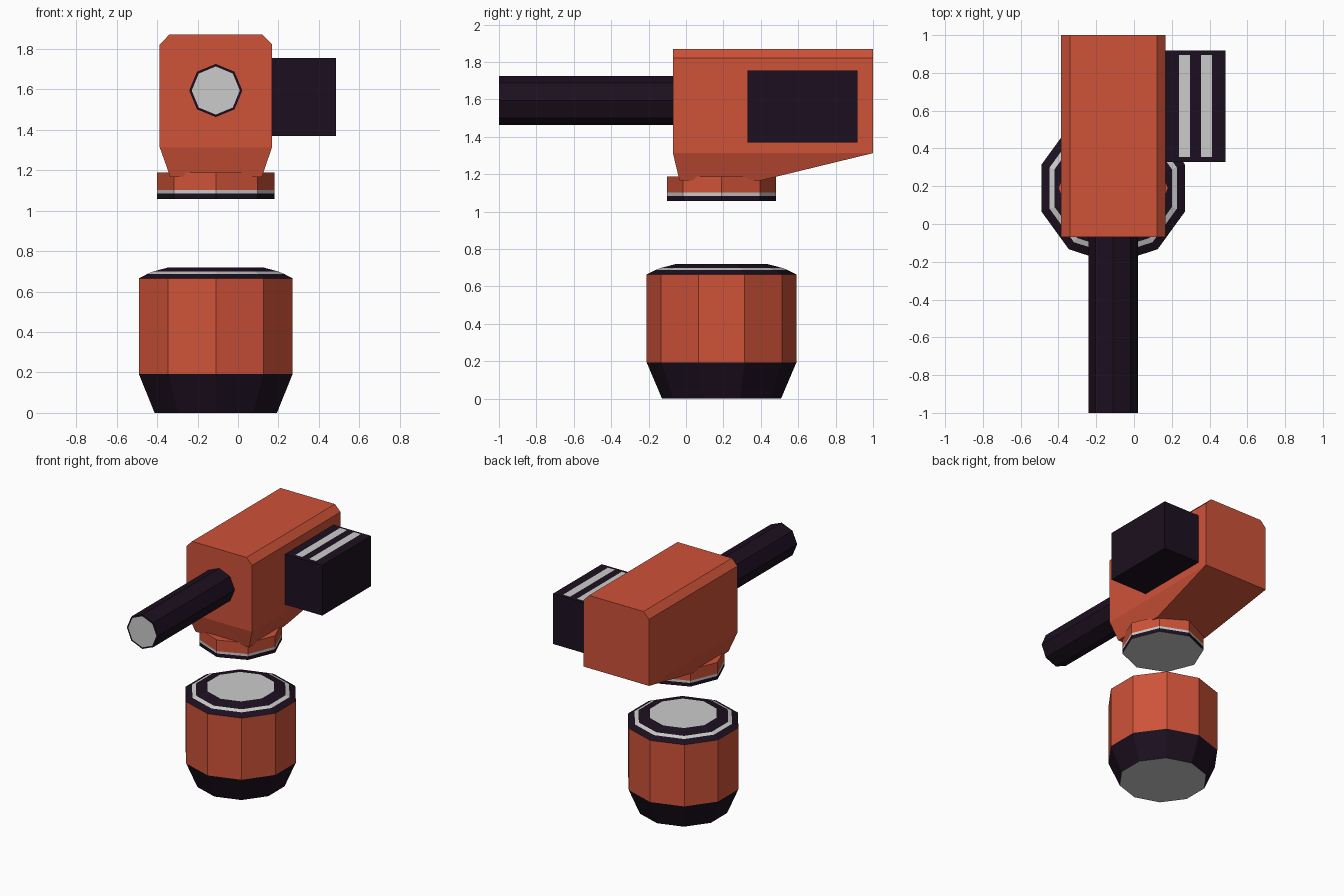
import bpy
from math import cos, sin, pi
from mathutils import Matrix, Vector

if "Cube" in bpy.data.objects:
    bpy.data.objects.remove(bpy.data.objects["Cube"])


def material(name, colour):
    m = bpy.data.materials.new(name)
    m.diffuse_color = colour
    m.use_nodes = True
    m.node_tree.nodes["Principled BSDF"].inputs["Base Color"].default_value = m.diffuse_color
    return m


ORANGE = material("orange", (0.62, 0.085, 0.04, 1))
DARK = material("dark", (0.012, 0.005, 0.014, 1))
CX, CY = -0.11, 0.19  # axis shared by base and neck


def loft(name, rings, mat=None, bottom=False, top=False, xf=Matrix()):
    """Skin a stack of equal-count rings, with optional end caps."""
    n = len(rings[0])
    verts = [xf @ Vector(p) for ring in rings for p in ring]
    faces = []
    for k in range(len(rings) - 1):
        a, b = k * n, (k + 1) * n
        faces += [(a + i, a + (i + 1) % n, b + (i + 1) % n, b + i) for i in range(n)]
    if bottom:
        faces.append(tuple(reversed(range(n))))
    if top:
        faces.append(tuple(range(len(verts) - n, len(verts))))
    me = bpy.data.meshes.new(name)
    me.from_pydata(verts, [], faces)
    if mat:
        me.materials.append(mat)
    ob = bpy.data.objects.new(name, me)
    bpy.context.collection.objects.link(ob)
    return ob


def lathe(name, sides, profile, mat=None, xf=Matrix.Translation((CX, CY, 0)), **caps):
    """Low-poly turned part; profile is (radius, height) from bottom to top."""
    ang = [2 * pi * i / sides - pi / 2 for i in range(sides)]
    loft(name, [[(r * cos(a), r * sin(a), z) for a in ang] for r, z in profile],
         mat, xf=xf, **caps)


def rect(x0, x1, y0, y1, z):
    return [(x0, y0, z), (x1, y0, z), (x1, y1, z), (x0, y1, z)]


def disc(name, sides, r, z, up=True, **kw):
    lathe(name, sides, [(r, z)], top=up, bottom=not up, **kw)


# Base pod
disc("base_underside", 10, 0.318, 0, up=False)
lathe("base_foot", 10, [(0.318, 0), (0.4, 0.193)], DARK)
lathe("base_drum", 10, [(0.4, 0.193), (0.4, 0.665)], ORANGE)
lathe("base_rim_outer", 10, [(0.4, 0.665), (0.354, 0.688)], DARK)
lathe("base_rim_stripe", 10, [(0.354, 0.688), (0.326, 0.699)])
lathe("base_rim_inner", 10, [(0.326, 0.699), (0.243, 0.72)], DARK)
disc("base_top_plate", 10, 0.243, 0.72)

# Neck collar under the head
disc("neck_underside", 8, 0.291, 1.058, up=False)
lathe("neck_lower_band", 8, [(0.291, 1.058), (0.291, 1.085)], DARK)
lathe("neck_stripe", 8, [(0.291, 1.085), (0.291, 1.103)])
lathe("neck_collar", 8, [(0.291, 1.103), (0.291, 1.188)], ORANGE, top=True)

# Head housing with tapered underside and chamfered roof
loft("head_housing", [
    rect(-0.335, 0.118, -0.035, 0.40, 1.167),
    rect(-0.387, 0.168, -0.07, 1.0, 1.313),
    rect(-0.387, 0.168, -0.07, 1.0, 1.822),
    rect(-0.34, 0.121, -0.07, 1.0, 1.87),
], ORANGE, bottom=True, top=True)

# Barrel pointing forward, with pale end plate
forward = Matrix.Translation((CX, 0, 1.594)) @ Matrix.Rotation(pi / 2, 4, 'X')
lathe("barrel", 8, [(0.131, 0.06), (0.131, 1.0), (0.119, 1.0)], DARK, xf=forward)
disc("barrel_end_plate", 8, 0.119, 1.0, xf=forward)

# Side box with two stripes on top
loft("side_box", [rect(0.16, 0.484, 0.328, 0.918, z) for z in (1.37, 1.755)],
     DARK, bottom=True, top=True)
for i, x in enumerate((0.237, 0.354)):
    loft(f"side_box_stripe_{i + 1}", [rect(x, x + 0.059, 0.355, 0.896, 1.758)], top=True)
